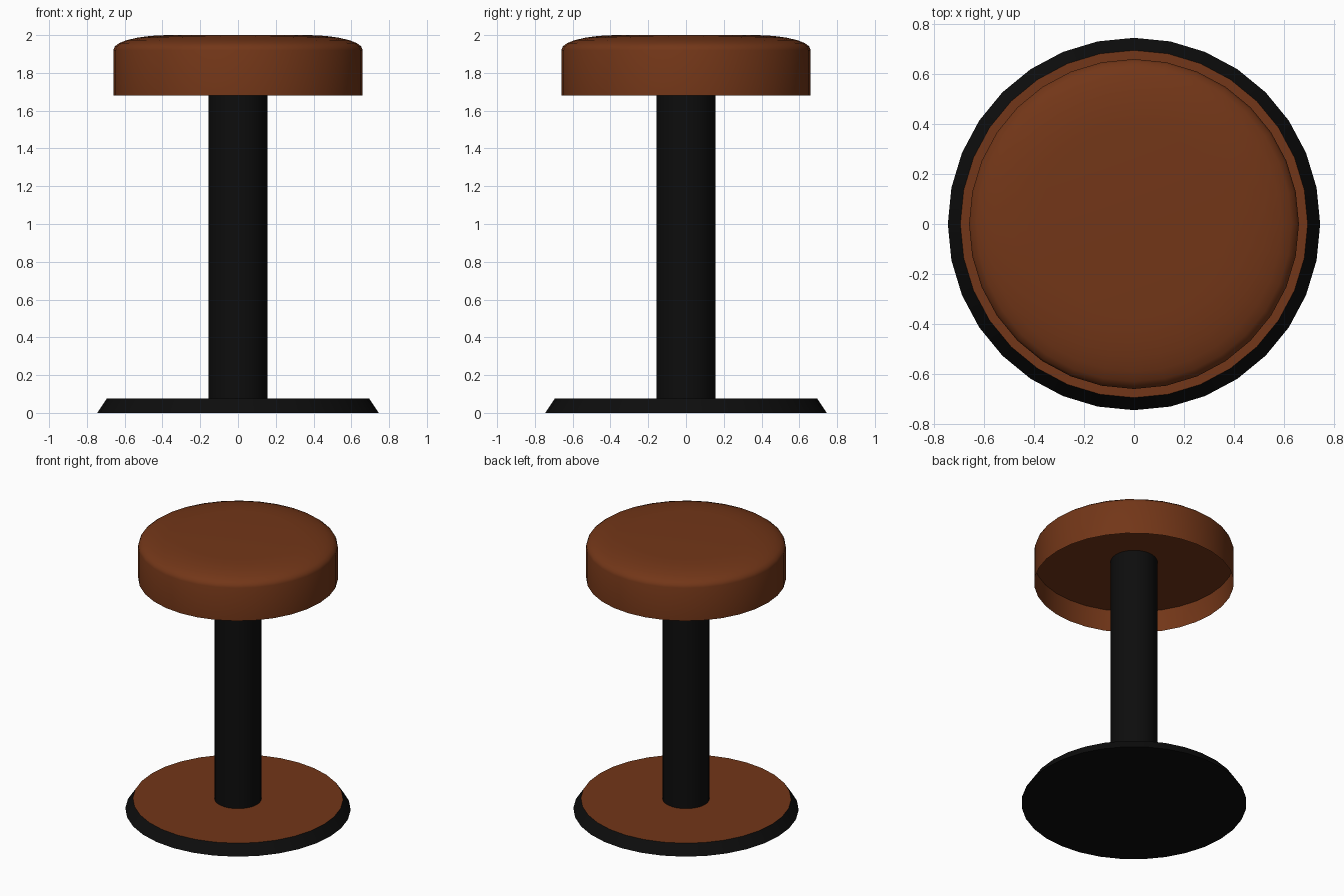
import bpy, bmesh, math

if "Cube" in bpy.data.objects:
    bpy.data.objects.remove(bpy.data.objects["Cube"])

SIDES = 32


def material(name, rgb):
    m = bpy.data.materials.new(name)
    m.diffuse_color = (*rgb, 1.0)
    m.use_nodes = True
    m.node_tree.nodes["Principled BSDF"].inputs["Base Color"].default_value = m.diffuse_color
    return m


brown = material("brown_leather", (0.17, 0.037, 0.009))
black = material("black_metal", (0.004, 0.004, 0.004))


def lathe(name, profile, mat, angle=35):
    """Spin an (r, z) profile around z; a point with r = 0 becomes a pole."""
    bm = bmesh.new()
    rings = []
    for r, z in profile:
        if r == 0:
            rings.append([bm.verts.new((0, 0, z))] * SIDES)
        else:
            rings.append([bm.verts.new((r * math.cos(2 * math.pi * i / SIDES),
                                        r * math.sin(2 * math.pi * i / SIDES), z))
                          for i in range(SIDES)])
    for low, high in zip(rings, rings[1:]):
        for i in range(SIDES):
            j = (i + 1) % SIDES
            corners = list(dict.fromkeys((low[i], low[j], high[j], high[i])))
            bm.faces.new(corners)
    mesh = bpy.data.meshes.new(name)
    bm.to_mesh(mesh)
    bm.free()
    mesh.materials.append(mat)
    obj = bpy.data.objects.new(name, mesh)
    bpy.context.collection.objects.link(obj)
    bpy.ops.object.select_all(action='DESELECT')
    obj.select_set(True)
    bpy.context.view_layer.objects.active = obj
    bpy.ops.object.shade_smooth_by_angle(angle=math.radians(angle))
    return obj


# Base: bevelled black foot with a brown disc on top
lathe("base_foot", [(0, 0), (0.745, 0), (0.695, 0.075)], black)
lathe("base_top", [(0.695, 0.075), (0, 0.075)], brown)

# Column, running up into the hollow seat
lathe("column", [(0.155, 0.075), (0.155, 1.84)], black)

# Seat: thin skirt, open below, with a softly rounded top
lathe("seat", [(0.66, 1.68), (0.66, 1.92), (0.652, 1.94), (0.63, 1.957),
               (0.59, 1.973), (0.53, 1.987), (0.46, 1.996), (0.38, 2.0),
               (0, 2.0)], brown, 50)

# Recessed panel closing the underside of the cushion
lathe("seat_underside", [(0, 1.84), (0.66, 1.84)], brown)
